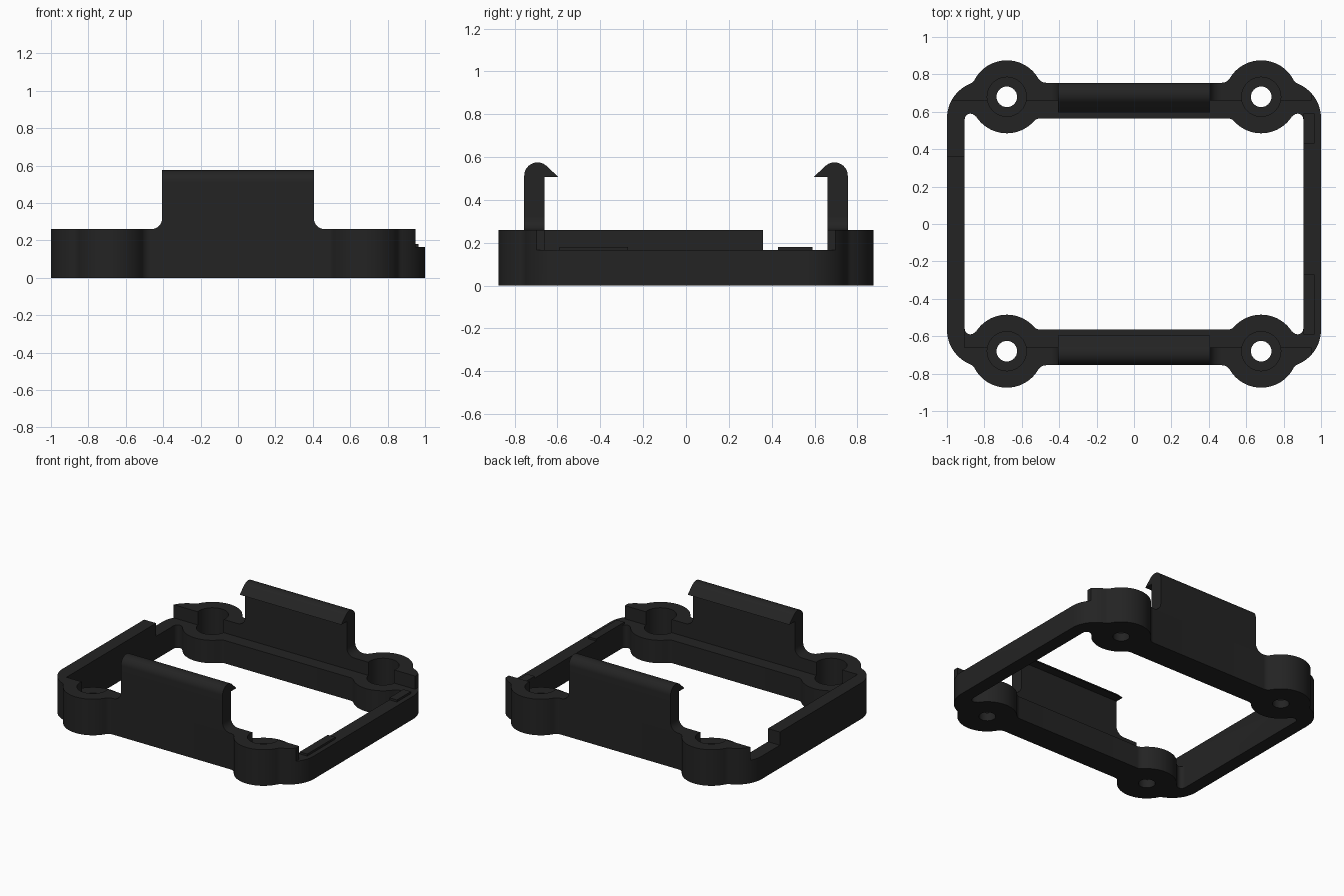
import bpy, bmesh, math
from mathutils import Vector

if "Cube" in bpy.data.objects:
    bpy.data.objects.remove(bpy.data.objects["Cube"])

black = bpy.data.materials.new("charcoal_plastic")
black.diffuse_color = (0.017, 0.017, 0.017, 1)
black.use_nodes = True
black.node_tree.nodes["Principled BSDF"].inputs["Base Color"].default_value = black.diffuse_color

TOP, LEDGE, BORE_FLOOR = 0.26, 0.165, 0.06
WALL_IN, WALL_OUT = 0.66, 0.755      # long wall, inner and outer y
BOSS = Vector((0.68, 0.68))          # screw boss centre
BOSS_R, FILLET = 0.195, 0.05


def arc(c, r, a0, a1, n=10):
    return [(c[0] + r * math.cos(math.radians(a0 + (a1 - a0) * i / n)),
             c[1] + r * math.sin(math.radians(a0 + (a1 - a0) * i / n))) for i in range(n + 1)]


def angle(a, b):
    return math.degrees(math.atan2(b[1] - a[1], b[0] - a[0]))


def full_loop(q):
    """Mirror a quarter outline, running from +x to +y, into a closed loop."""
    left = [(-x, y) for x, y in reversed(q)]
    half = q + left
    return half + [(x, -y) for x, y in reversed(half)]


def prism(name, pts, place, lo, hi):
    """Extrude a 2D outline; place(u, v, w) maps it to 3D."""
    bm = bmesh.new()
    a = [bm.verts.new(place(u, v, lo)) for u, v in pts]
    b = [bm.verts.new(place(u, v, hi)) for u, v in pts]
    bm.faces.new(a)
    bm.faces.new(b[::-1])
    for i in range(len(pts)):
        j = (i + 1) % len(pts)
        bm.faces.new((a[i], b[i], b[j], a[j]))
    bmesh.ops.recalc_face_normals(bm, faces=bm.faces)
    me = bpy.data.meshes.new(name)
    bm.to_mesh(me)
    bm.free()
    me.materials.append(black)
    ob = bpy.data.objects.new(name, me)
    bpy.context.collection.objects.link(ob)
    return ob


def flat(u, v, w):
    return (u, v, w)


def box(name, x0, x1, y0, y1, z0, z1):
    return prism(name, [(x0, y0), (x1, y0), (x1, y1), (x0, y1)], flat, z0, z1)


def select(ob):
    bpy.ops.object.select_all(action='DESELECT')
    ob.select_set(True)
    bpy.context.view_layer.objects.active = ob


def smooth(ob):
    select(ob)
    bpy.ops.object.shade_smooth_by_angle(angle=math.radians(35))


def cut(ob, cutter):
    cutter.hide_render = True
    select(ob)
    m = ob.modifiers.new("cut", 'BOOLEAN')
    m.operation, m.solver, m.object = 'DIFFERENCE', 'EXACT', cutter
    bpy.ops.object.modifier_apply(modifier=m.name)
    bpy.data.objects.remove(cutter)


# Outer outline: rounded corner, fillet, boss, fillet into the long wall
corner, corner_r = Vector((0.8, 0.565)), 0.2
d1, d2 = corner_r + FILLET, BOSS_R + FILLET
axis = BOSS - corner
along = (d1 * d1 - d2 * d2 + axis.length_squared) / (2 * axis.length)
n = axis.normalized()
f1 = corner + n * along + Vector((n.y, -n.x)) * math.sqrt(d1 * d1 - along * along)
dy = WALL_OUT + FILLET - BOSS.y
f2 = Vector((BOSS.x - math.sqrt(d2 * d2 - dy * dy), WALL_OUT + FILLET))
outer = (arc(corner, corner_r, 0, angle(corner, f1), 12)
         + arc(f1, FILLET, angle(f1, corner) + 360, angle(f1, BOSS) + 360, 6)[1:]
         + arc(BOSS, BOSS_R, angle(BOSS, f1), angle(BOSS, f2), 24)[1:]
         + arc(f2, FILLET, angle(f2, BOSS), -90, 6)[1:])

# Inner outline: small corner relief, boss, fillet into the long wall
inner_y = 0.565
dy = inner_y - FILLET - BOSS.y
f3 = Vector((BOSS.x - math.sqrt(d2 * d2 - dy * dy), inner_y - FILLET))
inner = (arc((0.875, 0.56), 0.03, 0, 120, 8)
         + arc(BOSS, BOSS_R, -33, angle(BOSS, f3), 20)
         + arc(f3, FILLET, angle(f3, BOSS), 90, 6)[1:])

# Frame body
frame = prism("frame", full_loop(outer), flat, 0, TOP)
cut(frame, prism("opening_cutter", full_loop(inner), flat, -0.1, TOP + 0.1))

# Board pocket: ledge, open right side, open notch at the back of the left side
cut(frame, box("pocket_cutter", -0.905, 1.1, -WALL_IN, WALL_IN, LEDGE, 0.5))
cut(frame, box("side_notch_cutter", -1.1, -0.8, 0.36, WALL_IN, LEDGE, 0.5))
cut(frame, box("right_end_cutter", 0.95, 1.1, -0.9, 0.9, LEDGE, 0.5))

# Screw holes with counterbores
for sx in (-1, 1):
    for sy in (-1, 1):
        c = (sx * BOSS.x, sy * BOSS.y)
        cut(frame, prism("bore_cutter", arc(c, 0.105, 0, 360, 40)[:-1], flat, BORE_FLOOR, 0.5))
        cut(frame, prism("hole_cutter", arc(c, 0.055, 0, 360, 32)[:-1], flat, -0.1, 0.5))
smooth(frame)

# Low pads on the right ledge
box("ledge_pad_back", 0.905, 0.965, 0.43, 0.59, LEDGE, 0.18)
box("ledge_pad_front", 0.905, 0.965, -0.59, -0.27, LEDGE, 0.18)

# Snap clips with hooked tops and filleted feet
hook = ([(WALL_IN, TOP), (WALL_OUT, TOP)]
        + arc((0.693, 0.513), 0.062, 0, 135, 14)
        + [(0.597, 0.508), (WALL_IN, 0.508)])
foot = [(0.405, TOP)] + arc((0.465, TOP + 0.06), 0.06, 270, 180, 8)
for sy, side in ((-1, "front"), (1, "back")):
    smooth(prism("clip_" + side, hook, lambda u, v, w: (w, sy * u, v), -0.405, 0.405))
    for sx, end in ((-1, "left"), (1, "right")):
        smooth(prism("clip_foot_%s_%s" % (side, end), foot,
                     lambda u, v, w: (sx * u, sy * w, v), WALL_IN, WALL_OUT))
